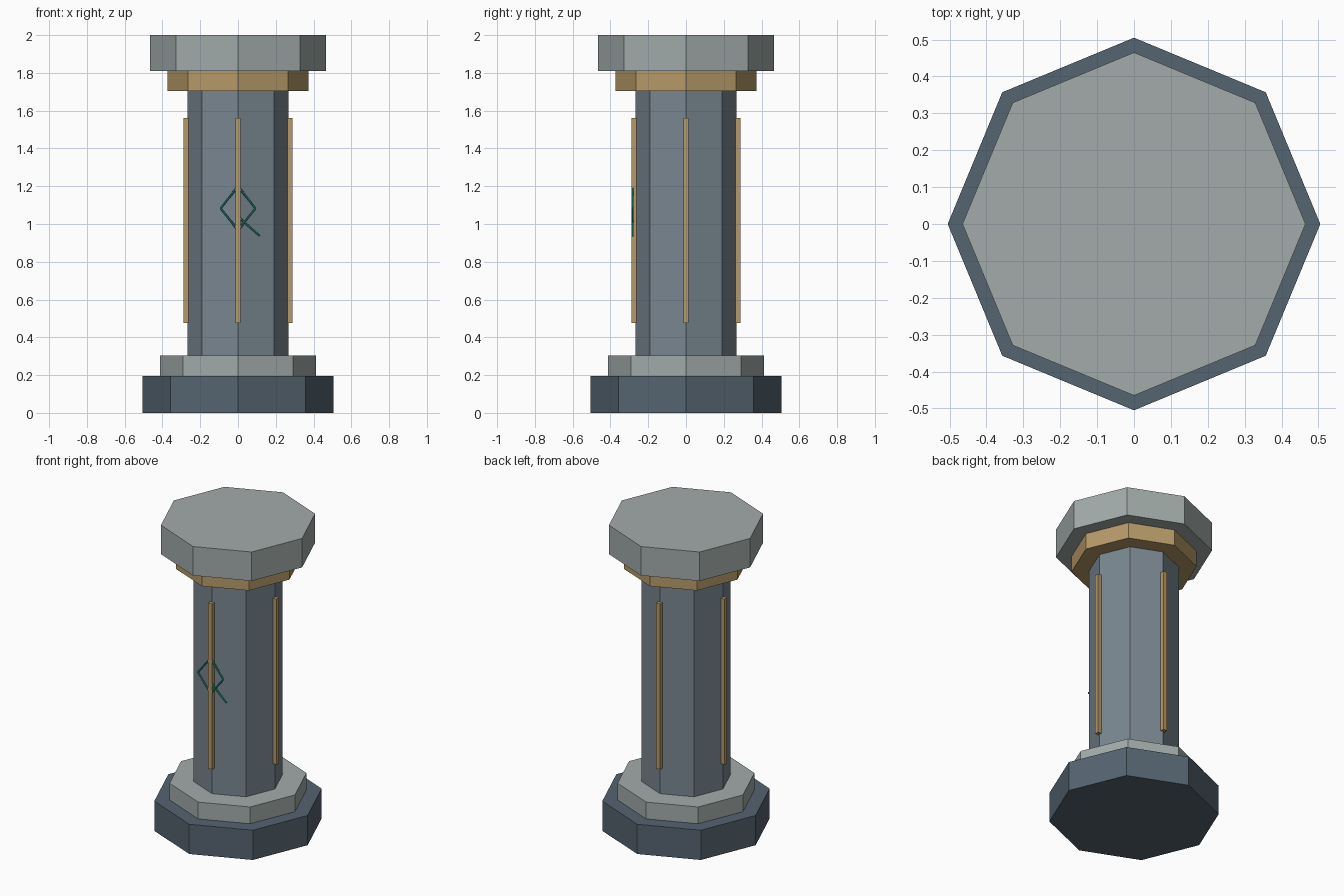
import bpy
from math import cos, sin, pi
from mathutils import Vector

if "Cube" in bpy.data.objects:
    bpy.data.objects.remove(bpy.data.objects["Cube"])


def material(name, rgb):
    m = bpy.data.materials.new(name)
    m.diffuse_color = (*rgb, 1)
    m.use_nodes = True
    m.node_tree.nodes["Principled BSDF"].inputs["Base Color"].default_value = m.diffuse_color
    return m


PALE = material("pale_stone", (0.36, 0.41, 0.40))
DARK = material("dark_stone", (0.09, 0.125, 0.16))
SLATE = material("slate", (0.19, 0.24, 0.28))
BRASS = material("brass", (0.47, 0.32, 0.14))
TEAL = material("teal", (0.03, 0.32, 0.26))


def finish(name, mat):
    ob = bpy.context.object
    ob.name = name
    ob.data.materials.append(mat)
    return ob


def octagon(name, radius, z0, z1, mat):
    # default cylinder vertices fall on the x and y axes
    bpy.ops.mesh.primitive_cylinder_add(vertices=8, radius=radius, depth=z1 - z0,
                                        location=(0, 0, (z0 + z1) / 2))
    return finish(name, mat)


def rod(name, a, b, radius, mat):
    a, b = Vector(a), Vector(b)
    d = b - a
    bpy.ops.mesh.primitive_cylinder_add(vertices=8, radius=radius, depth=d.length,
                                        location=(a + b) / 2,
                                        rotation=d.to_track_quat('Z', 'Y').to_euler())
    return finish(name, mat)


# Stacked octagonal column
octagon("base", 0.505, 0, 0.195, DARK)
octagon("plinth", 0.413, 0.195, 0.305, PALE)
octagon("shaft", 0.268, 0.305, 1.705, SLATE)
octagon("collar", 0.373, 1.705, 1.81, BRASS)
octagon("capital", 0.465, 1.81, 2.0, PALE)

# Inlay strips on the four axis edges of the shaft
for i in range(4):
    a = i * pi / 2
    bpy.ops.mesh.primitive_cube_add(size=1, location=(0.276 * cos(a), 0.276 * sin(a), 1.0175),
                                    rotation=(0, 0, a))
    strip = finish(f"inlay_strip_{i + 1}", BRASS)
    strip.scale = (0.026, 0.028, 1.085)

# Diamond emblem with a tail on the front
Y = -0.283
diamond = [(0, Y, 1.20), (0.092, Y, 1.083), (0, Y, 0.967), (-0.092, Y, 1.083)]
for i in range(4):
    rod(f"emblem_side_{i + 1}", diamond[i], diamond[(i + 1) % 4], 0.006, TEAL)
rod("emblem_tail", (0.01, Y, 1.03), (0.115, Y, 0.937), 0.006, TEAL)
